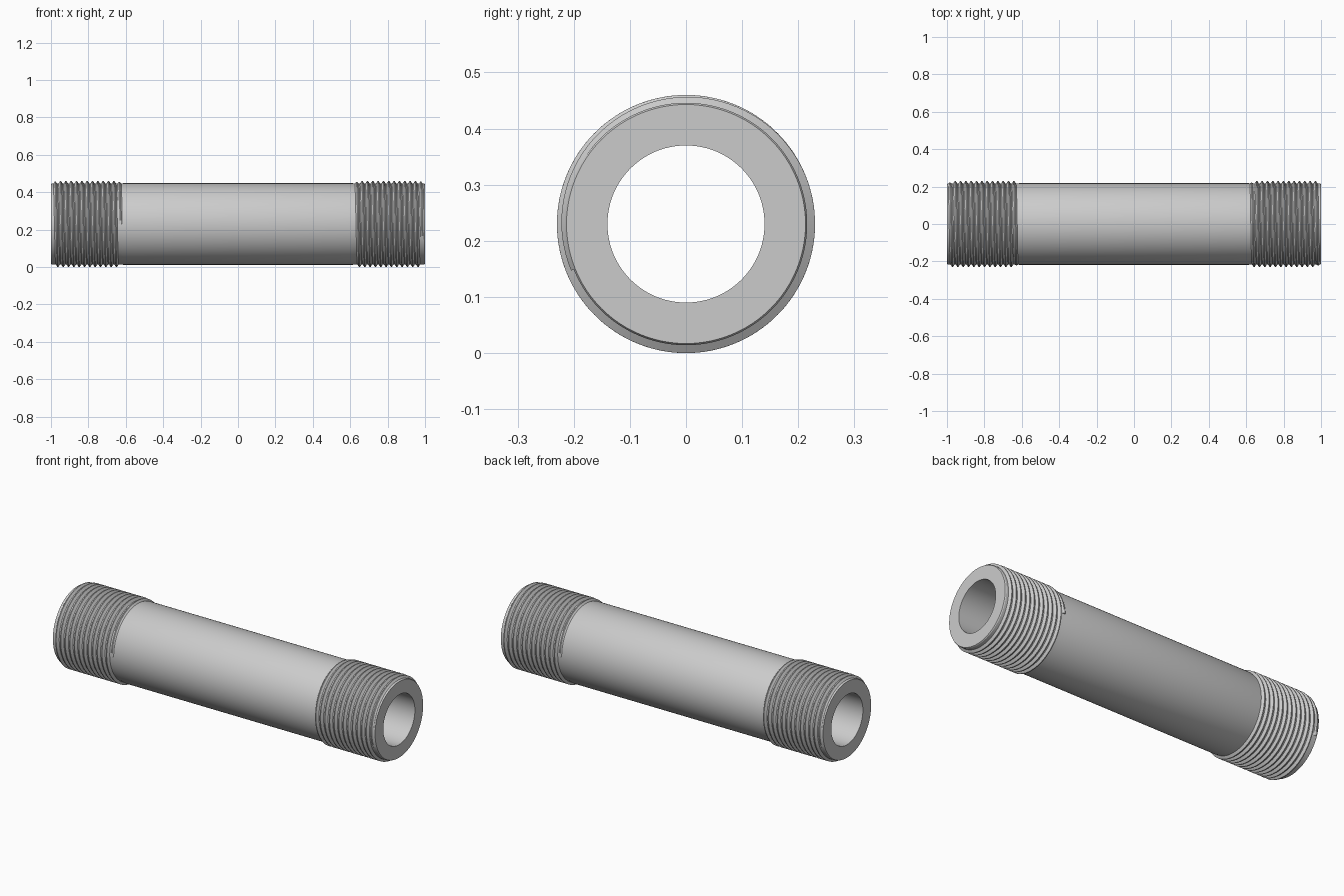
import bpy, bmesh
from math import pi, sin, cos
from mathutils import Matrix

if "Cube" in bpy.data.objects:
    bpy.data.objects.remove(bpy.data.objects["Cube"])

AXIS_Z = 0.23          # height of the pipe axis
BORE, ROOT, BODY, CREST = 0.14, 0.216, 0.218, 0.23
PITCH, SEG = 0.0285, 96


def finish(name, bm):
    bmesh.ops.recalc_face_normals(bm, faces=bm.faces)
    me = bpy.data.meshes.new(name)
    bm.to_mesh(me)
    bm.free()
    ob = bpy.data.objects.new(name, me)
    bpy.context.collection.objects.link(ob)
    bpy.ops.object.select_all(action='DESELECT')
    ob.select_set(True)
    bpy.context.view_layer.objects.active = ob
    bpy.ops.object.shade_smooth_by_angle(angle=math_angle)
    return ob


math_angle = pi / 6


def strip(bm, rings, closed):
    """Skin consecutive closed cross-sections."""
    n = len(rings)
    for i in range(n if closed else n - 1):
        a, b = rings[i], rings[(i + 1) % n]
        for j in range(len(a)):
            k = (j + 1) % len(a)
            bm.faces.new((a[j], a[k], b[k], b[j]))


def point(bm, x, r, t):
    return bm.verts.new((x, r * cos(t), AXIS_Z + r * sin(t)))


# Hollow pipe: half profile mirrored about x = 0, then lathed around x
half = [(0.615, BODY), (0.625, ROOT), (0.995, ROOT), (1.0, 0.213), (1.0, BORE)]
profile = half + [(-x, r) for x, r in reversed(half)]
bm = bmesh.new()
strip(bm, [[point(bm, x, r, 2 * pi * i / SEG) for x, r in profile]
           for i in range(SEG)], True)
finish("pipe_body", bm)


# Helical thread: trapezoid ridge wound around each end, fading at its tips
def thread(name, turn):
    start, end = 0.628, 0.986
    turns = (end - start) / PITCH
    steps = int(turns * SEG)
    bm = bmesh.new()
    rings = []
    for i in range(steps + 1):
        t = turns * i / steps
        fade = min(1, 0.35 + 1.3 * min(t, turns - t))
        top = ROOT + (CREST - ROOT) * fade
        x = start + PITCH * t
        section = [(-0.45, ROOT - 0.002), (-0.09, top),
                   (0.09, top), (0.45, ROOT - 0.002)]
        rings.append([point(bm, x + PITCH * u, r, 2 * pi * t)
                      for u, r in section])
    strip(bm, rings, False)
    bm.faces.new(rings[0])
    bm.faces.new(rings[-1])
    # half turn about z keeps the same thread hand at the other end
    bmesh.ops.transform(bm, matrix=Matrix.Rotation(turn, 4, 'Z'), verts=bm.verts)
    finish(name, bm)


thread("thread_right", 0)
thread("thread_left", pi)
